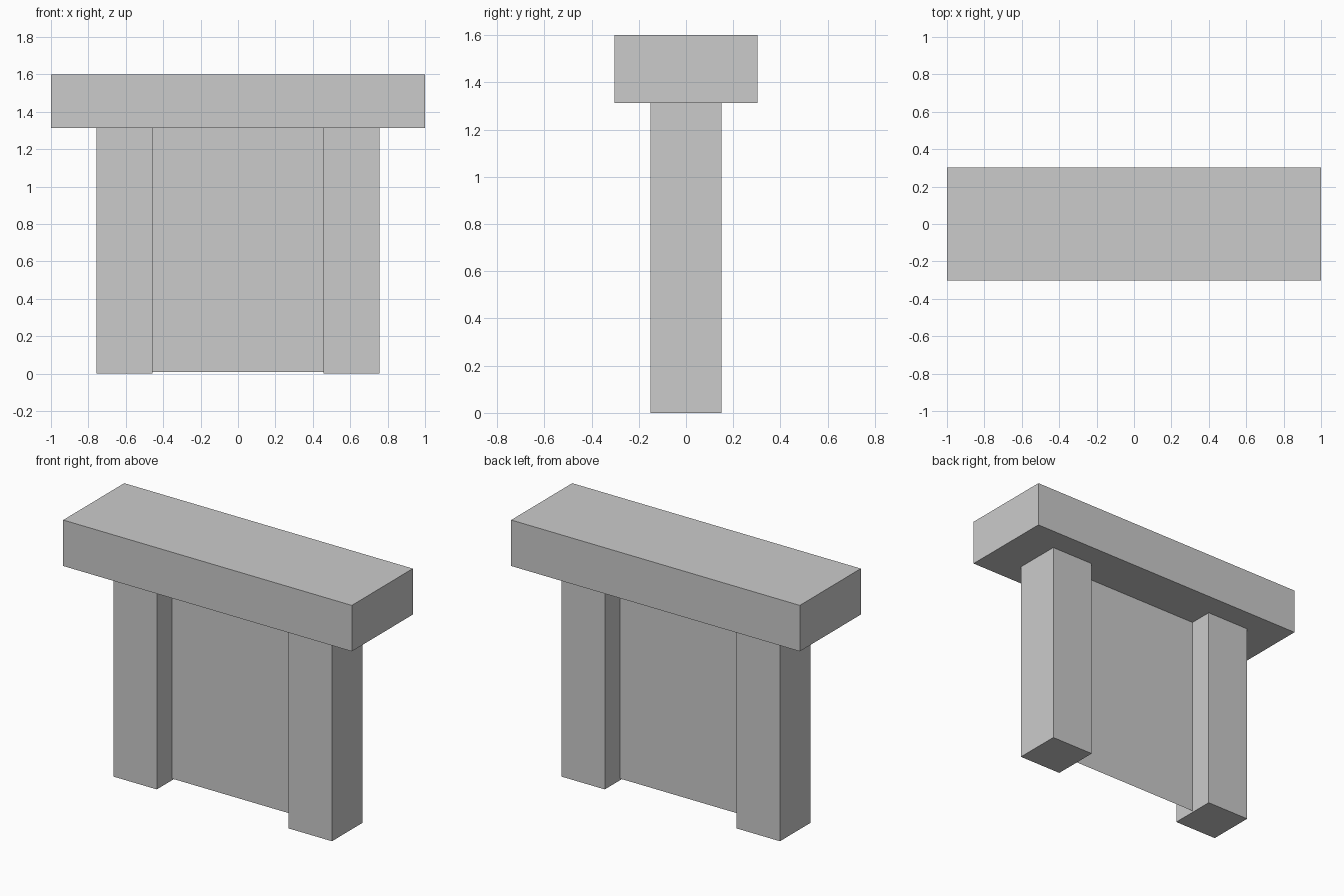
import bpy
import bmesh
from mathutils import Matrix, Vector

if "Cube" in bpy.data.objects:
    bpy.data.objects.remove(bpy.data.objects["Cube"])


def box(name, lo, hi):
    """Axis-aligned box between two corners."""
    lo, hi = Vector(lo), Vector(hi)
    bm = bmesh.new()
    m = Matrix.Translation((lo + hi) / 2) @ Matrix.Diagonal((*(hi - lo), 1))
    bmesh.ops.create_cube(bm, size=1, matrix=m)
    mesh = bpy.data.meshes.new(name)
    bm.to_mesh(mesh)
    bm.free()
    obj = bpy.data.objects.new(name, mesh)
    bpy.context.collection.objects.link(obj)
    return obj


LINTEL_Z = 1.312
INNER, OUTER = 0.457, 0.757

# Overhanging top slab
box("lintel", (-1, -0.302, LINTEL_Z), (1, 0.302, 1.6))

# Square side posts
box("left_post", (-OUTER, -0.151, 0), (-INNER, 0.151, LINTEL_Z))
box("right_post", (INNER, -0.151, 0), (OUTER, 0.151, LINTEL_Z))

# Paper-thin panel midway between the posts, just clear of the ground
mesh = bpy.data.meshes.new("panel")
mesh.from_pydata([(-INNER, 0, 0.01), (INNER, 0, 0.01),
                  (INNER, 0, LINTEL_Z), (-INNER, 0, LINTEL_Z)], [], [(0, 1, 2, 3)])
bpy.context.collection.objects.link(bpy.data.objects.new("panel", mesh))
